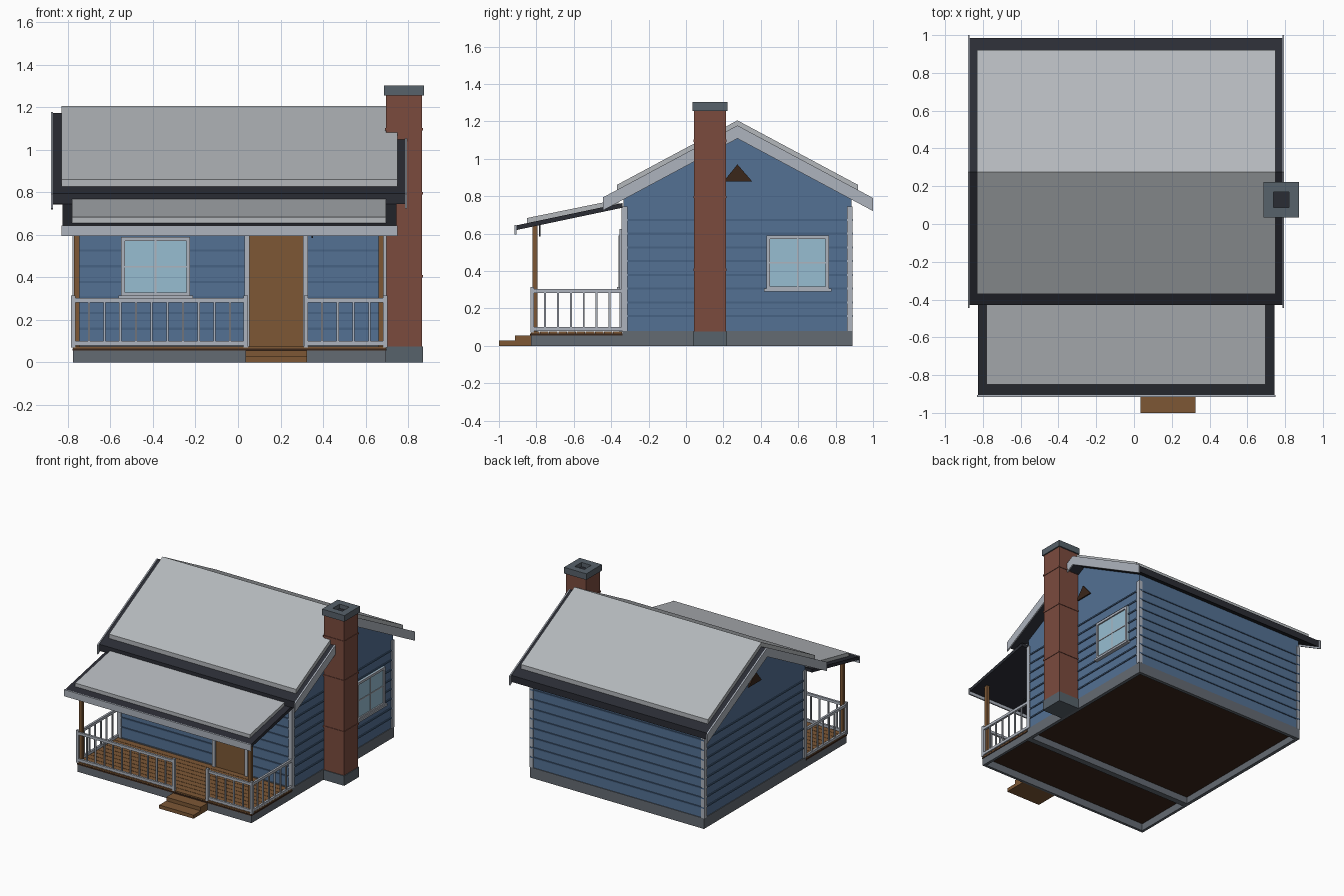
import bpy, bmesh

if "Cube" in bpy.data.objects:
    bpy.data.objects.remove(bpy.data.objects["Cube"])

def mat(name, r, g, b):
    m = bpy.data.materials.new(name)
    m.diffuse_color = tuple((c / 255) ** 2.2 for c in (r, g, b)) + (1,)
    m.use_nodes = True
    m.node_tree.nodes["Principled BSDF"].inputs["Base Color"].default_value = m.diffuse_color
    return m

BLUE = mat("blue_siding", 84, 112, 146)
BLUE_D = mat("blue_batten", 72, 98, 130)
ROOF = mat("roof_sheet", 178, 182, 186)
DARK = mat("dark_trim", 46, 48, 55)
TRIM = mat("light_trim", 172, 178, 188)
STONE = mat("foundation", 100, 106, 114)
CAP = mat("chimney_cap", 88, 98, 106)
BRICK = mat("brick", 122, 76, 64)
WOOD = mat("wood", 124, 88, 56)
FLOOR = mat("dark_wood", 60, 42, 32)
GLASS = mat("glass", 150, 188, 208)

def finish(name, bm, m):
    bmesh.ops.recalc_face_normals(bm, faces=bm.faces)
    me = bpy.data.meshes.new(name)
    bm.to_mesh(me)
    bm.free()
    me.materials.append(m)
    ob = bpy.data.objects.new(name, me)
    bpy.context.collection.objects.link(ob)
    return ob

def boxes(name, items, m):
    """One object from boxes given as (x0, x1, y0, y1, z0, z1)."""
    bm = bmesh.new()
    for x0, x1, y0, y1, z0, z1 in items:
        for v in bmesh.ops.create_cube(bm, size=1)["verts"]:
            v.co = ((x0 + x1) / 2 + v.co.x * (x1 - x0),
                    (y0 + y1) / 2 + v.co.y * (y1 - y0),
                    (z0 + z1) / 2 + v.co.z * (z1 - z0))
    return finish(name, bm, m)

def prisms(name, profile, spans, m):
    """Extrude a y-z profile along x over each span."""
    bm = bmesh.new()
    for x0, x1 in spans:
        f = bm.faces.new([bm.verts.new((x0, y, z)) for y, z in profile])
        ext = bmesh.ops.extrude_face_region(bm, geom=[f])["geom"]
        for v in ext:
            if isinstance(v, bmesh.types.BMVert):
                v.co.x = x1
    return finish(name, bm, m)

def ring(x0, x1, y0, y1, z0, z1, t):
    """Hollow rectangle seen from above."""
    return [(x0, x1, y0, y0 + t, z0, z1), (x0, x1, y1 - t, y1, z0, z1),
            (x0, x0 + t, y0 + t, y1 - t, z0, z1), (x1 - t, x1, y0 + t, y1 - t, z0, z1)]

def chevron(ridge, y0, y1, t):
    """Gable roof layer profile; ridge is its top height."""
    a, b = ridge - SLOPE * (RY - y0), ridge - SLOPE * (y1 - RY)
    return [(y0, a), (RY, ridge), (y1, b), (y1, b - t), (RY, ridge - t), (y0, a - t)]

X0, X1 = -0.775, 0.695      # house width
Y0, Y1 = -0.34, 0.885       # house depth
PY = -0.83                  # porch front
RY, SLOPE = 0.275, 0.535    # ridge position and pitch

# foundations and floors
boxes("house_foundation", ring(X0, X1, Y0, Y1 + 0.005, 0, 0.08, 0.025), STONE)
boxes("porch_foundation", ring(X0, X1, PY, Y0, 0, 0.055, 0.02), STONE)
boxes("house_floor", [(X0 + .02, X1 - .02, Y0 + .02, Y1 - .02, 0.05, 0.08)], FLOOR)
boxes("porch_deck", [(X0 - .003, X1 + .003, PY - .003, Y0, 0.055, 0.065)], FLOOR)
n = 10
step = (Y0 - PY) / n
boxes("deck_planks", [(X0, X1, PY + i * step, PY + (i + 1) * step - .003, 0.06, 0.075)
                      for i in range(n)], WOOD)
boxes("steps", [(0.035, 0.325, -1.0, PY, 0, 0.027), (0.035, 0.325, -0.915, PY, 0.027, 0.055)], WOOD)

# walls with gables
wx0, wx1 = X0 + 0.005, X1 - 0.005
e = 1.125 - SLOPE * 0.61
prisms("walls", [(Y0 + .005, 0.08), (Y1, 0.08), (Y1, e), (RY, 1.125), (Y0 + .005, e)],
       [(wx0, wx1)], BLUE)

# siding battens all around
bands = []
for i in range(1, 9):
    z = 0.08 + 0.0735 * i
    bands += [(wx0 - .007, wx1 + .007, Y0 - .002, Y1 + .007, z, z + 0.01)]
boxes("siding_battens", bands, BLUE_D)

# corner boards
c = 0.03
boxes("corner_boards", [(x, x + c, y, y + c, 0.08, 0.745)
                        for x in (X0 - .004, X1 + .004 - c) for y in (Y0 - .004, Y1 + .006 - c)], TRIM)

# door
boxes("door", [(0.05, 0.31, Y0 - .006, Y0 + .02, 0.075, 0.60)], WOOD)
boxes("door_frame", [(0.03, 0.055, Y0 - .016, Y0 + .01, 0.075, 0.625),
                     (0.305, 0.33, Y0 - .016, Y0 + .01, 0.075, 0.625),
                     (0.03, 0.33, Y0 - .016, Y0 + .01, 0.60, 0.625)], TRIM)
boxes("porch_hook", [(0.345, 0.353, -0.785, -0.777, 0.585, 0.665)], DARK)

def window(name, a0, a1, z0, z1, to_box):
    """a runs along the wall, d is depth out from it."""
    f, am, zm = 0.018, (a0 + a1) / 2, (z0 + z1) / 2
    boxes(name + "_glass", [to_box(a0, a1, -.01, .010, z0, z1)], GLASS)
    parts = [(a0, a0 + f, .02, z0, z1), (a1 - f, a1, .02, z0, z1),
             (a0, a1, .02, z0, z0 + f), (a0, a1, .02, z1 - f, z1),
             (am - .004, am + .004, .014, z0, z1), (a0, a1, .014, zm - .004, zm + .004),
             (a0 - .013, a1 + .013, .028, z0 - .01, z0 + .005)]
    boxes(name + "_frame", [to_box(p[0], p[1], -.01, p[2], p[3], p[4]) for p in parts], TRIM)

window("front_window", -0.55, -0.225, 0.31, 0.59,
       lambda a, b, d0, d1, z0, z1: (a, b, Y0 - d1, Y0 - d0, z0, z1))
window("side_window", 0.43, 0.765, 0.30, 0.59,
       lambda a, b, d0, d1, z0, z1: (wx1 + d0, wx1 + d1, a, b, z0, z1))

# triangular gable vents
prisms("gable_vents", [(RY - .075, 0.877), (RY + .08, 0.877), (RY, 0.97)],
       [(wx0 - .01, wx0 + .01), (wx1 - .01, wx1 + .01)], FLOOR)

# main roof
prisms("roof_base", chevron(1.172, -0.43, 0.985, 0.05), [(-0.87, 0.785)], DARK)
prisms("roof_sheet", chevron(1.205, -0.37, 0.92, 0.034), [(-0.83, 0.75)], ROOF)
prisms("barge_boards", chevron(1.178, -0.445, 1.0, 0.07), [(-0.88, -0.87), (0.785, 0.795)], TRIM)

# porch roof
prisms("porch_roof_base", [(-0.91, 0.643), (-0.34, 0.763), (-0.34, 0.738), (-0.91, 0.618)],
       [(-0.825, 0.745)], DARK)
prisms("porch_roof_sheet", [(-0.85, 0.683), (-0.36, 0.783), (-0.36, 0.75), (-0.85, 0.65)],
       [(-0.78, 0.695)], ROOF)
boxes("porch_fascia", [(-0.83, 0.75, -0.916, -0.906, 0.595, 0.645)], TRIM)

# porch posts
boxes("porch_posts", [(x, x + .025, -0.82, -0.795, 0.07, 0.65) for x in (-0.77, 0.66)], WOOD)

# railings: newels, rails and spindles
newels = [-0.775, 0.037, 0.32, 0.692]
ry = PY + 0.008
parts = [(x - .01, x + .01, ry - .01, ry + .01, 0.07, 0.315) for x in newels]
for a, b, k in ((newels[0], newels[1], 11), (newels[2], newels[3], 5)):
    for z in (0.08, 0.283):
        parts.append((a, b, ry - .008, ry + .008, z, z + 0.02))
    for i in range(1, k):
        x = a + (b - a) * i / k
        parts.append((x - .005, x + .005, ry - .005, ry + .005, 0.09, 0.29))
for x in (newels[0], newels[3]):
    for z in (0.08, 0.283):
        parts.append((x - .008, x + .008, ry, Y0, z, z + 0.02))
    for i in range(1, 7):
        y = ry + (Y0 - ry) * i / 7
        parts.append((x - .005, x + .005, y - .005, y + .005, 0.09, 0.29))
boxes("railings", parts, TRIM)

# chimney
boxes("chimney", [(0.695, 0.865, 0.043, 0.213, 0.05, 1.26)], BRICK)
boxes("chimney_bands", [(0.691, 0.869, 0.039, 0.217, z, z + 0.012) for z in (0.40, 0.79, 1.09)], BRICK)
boxes("chimney_base", [(0.69, 0.87, 0.038, 0.22, 0, 0.075)], CAP)
boxes("chimney_cap", ring(0.686, 0.874, 0.035, 0.223, 1.255, 1.302, 0.053), CAP)
boxes("chimney_flue", [(0.735, 0.825, 0.085, 0.175, 1.25, 1.27)], DARK)
